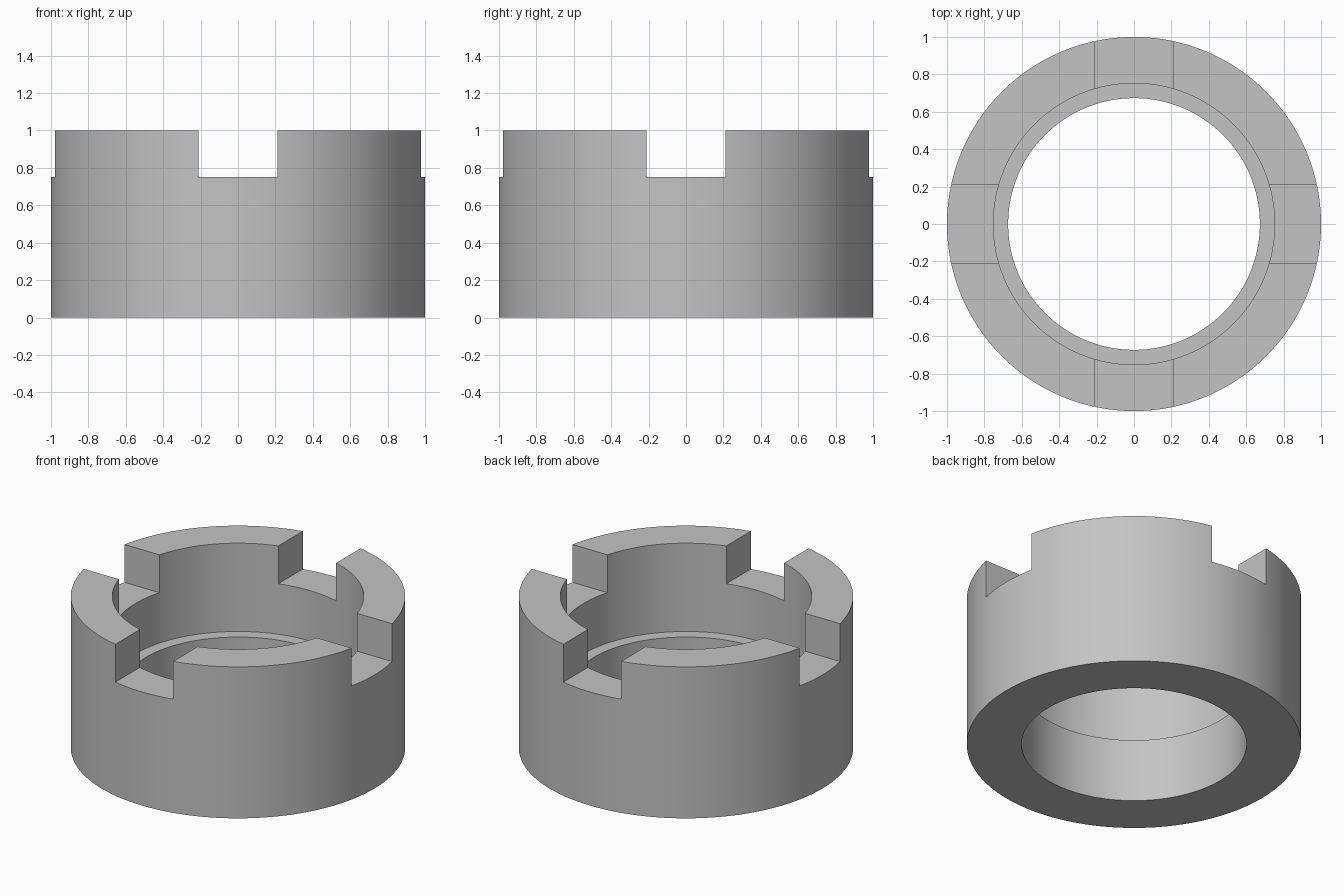
import bpy
import bmesh
import math

default_cube = bpy.data.objects.get("Cube")
if default_cube:
    bpy.data.objects.remove(default_cube, do_unlink=True)

SEGMENTS = 128
OUTER, BORE, COUNTERBORE = 1.0, 0.673, 0.752
HEIGHT, LEDGE, NOTCH_FLOOR = 1.0, 0.417, 0.75
NOTCH_WIDTH = 0.422


def make_material(name, color):
    mat = bpy.data.materials.new(name)
    mat.use_nodes = True
    mat.diffuse_color = color
    mat.node_tree.nodes["Principled BSDF"].inputs["Base Color"].default_value = color
    return mat


def add_object(name, bm):
    mesh = bpy.data.meshes.new(name)
    bm.to_mesh(mesh)
    bm.free()
    obj = bpy.data.objects.new(name, mesh)
    bpy.context.collection.objects.link(obj)
    return obj


def revolve(name, profile):
    """Revolve a closed (radius, height) profile around z."""
    bm = bmesh.new()
    rings = []
    for i in range(SEGMENTS):
        a = math.tau * i / SEGMENTS
        rings.append([bm.verts.new((r * math.cos(a), r * math.sin(a), z))
                      for r, z in profile])
    for i, ring in enumerate(rings):
        following = rings[(i + 1) % SEGMENTS]
        for j in range(len(profile)):
            k = (j + 1) % len(profile)
            bm.faces.new((ring[j], following[j], following[k], ring[k]))
    bmesh.ops.recalc_face_normals(bm, faces=bm.faces)
    return add_object(name, bm)


def box(name, size, center):
    bm = bmesh.new()
    bmesh.ops.create_cube(bm, size=1)
    bmesh.ops.scale(bm, vec=size, verts=bm.verts)
    bmesh.ops.translate(bm, vec=center, verts=bm.verts)
    obj = add_object(name, bm)
    obj.hide_render = True
    return obj


# Ring body with a counterbore that leaves an inner ledge
ring = revolve("castellated_ring", [
    (BORE, 0), (OUTER, 0), (OUTER, HEIGHT),
    (COUNTERBORE, HEIGHT), (COUNTERBORE, LEDGE), (BORE, LEDGE),
])
ring.data.materials.append(make_material("plain grey", (0.55, 0.55, 0.55, 1)))

bpy.ops.object.select_all(action="DESELECT")
bpy.context.view_layer.objects.active = ring
ring.select_set(True)

# Four notches in the rim, cut by two crossing slots
slot_height = 0.5
slot_center = (0, 0, NOTCH_FLOOR + slot_height / 2)
for axis, size in (("x", (3, NOTCH_WIDTH, slot_height)),
                   ("y", (NOTCH_WIDTH, 3, slot_height))):
    cutter = box("slot_cutter_" + axis, size, slot_center)
    cut = ring.modifiers.new("slot_" + axis, "BOOLEAN")
    cut.operation = "DIFFERENCE"
    cut.solver = "EXACT"
    cut.object = cutter
    bpy.ops.object.modifier_apply(modifier=cut.name)
    bpy.data.objects.remove(cutter, do_unlink=True)

# Smooth walls with crisp edges
bpy.ops.object.shade_smooth_by_angle(angle=math.radians(30))
